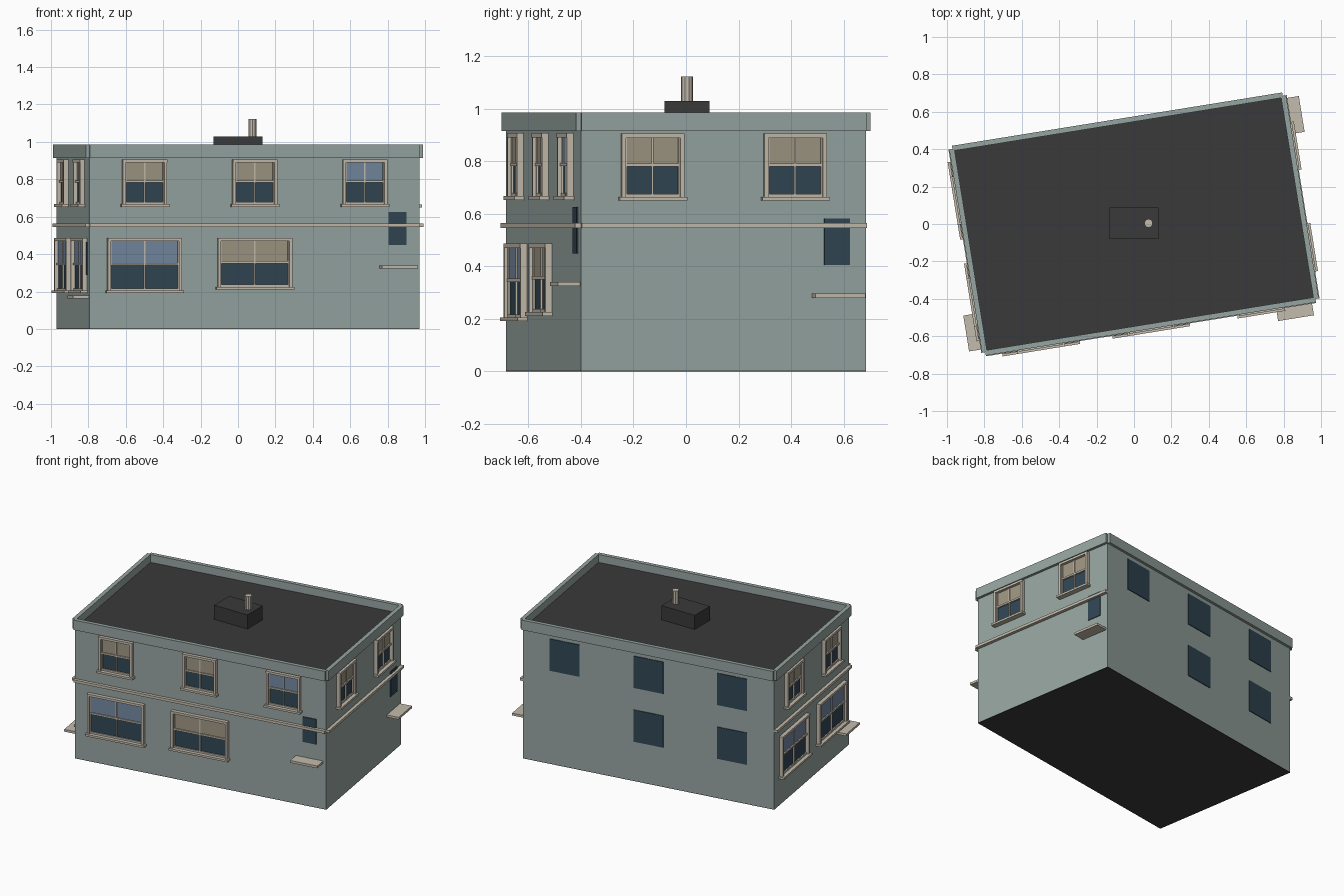
import bpy, bmesh, math
from mathutils import Matrix, Vector

if "Cube" in bpy.data.objects:
    bpy.data.objects.remove(bpy.data.objects["Cube"])

TURN = math.radians(9.17)      # the whole house is turned on its plot
HW, HD, ROOF = 0.894, 0.55, 0.93


def material(name, rgb):
    m = bpy.data.materials.new(name)
    lin = [(c / 255 / 12.92) if c < 11 else ((c / 255 + 0.055) / 1.055) ** 2.4 for c in rgb]
    m.diffuse_color = (*lin, 1)
    m.use_nodes = True
    m.node_tree.nodes["Principled BSDF"].inputs["Base Color"].default_value = m.diffuse_color
    return m


MATS = {
    "wall": material("grey green wall", (150, 165, 161)),
    "roof": material("dark roof", (58, 58, 58)),
    "trim": material("cream trim", (196, 187, 172)),
    "glass": material("dark glass", (48, 70, 84)),
    "tan": material("tan blind", (158, 150, 130)),
    "blue": material("blue blind", (116, 136, 160)),
}
parts = {}


def box(name, mat, size, centre, matrix=Matrix.Identity(4)):
    """Add a box to the named part."""
    bm = parts.setdefault((name, mat), bmesh.new())
    m = matrix @ Matrix.Translation(centre) @ Matrix.Diagonal((*size, 1))
    bmesh.ops.create_cube(bm, size=1, matrix=m)


# each side: angle of its face, distance from centre, half length
SIDES = {"front": (0, HD, HW), "right": (90, HW, HD),
         "back": (180, HD, HW), "left": (-90, HW, HD)}


def on_face(side, name, mat, a0, a1, z0, z1, out, back=0.0):
    """Box on a wall: a is along the wall, out is how far it stands proud."""
    ang, d, _ = SIDES[side]
    box(name, mat, (a1 - a0, out + back, z1 - z0),
        ((a0 + a1) / 2, -d - (out - back) / 2, (z0 + z1) / 2),
        Matrix.Rotation(TURN + math.radians(ang), 4, "Z"))


def window(side, a, w, z0, z1, blind):
    """Sash window with glass, blind, frame, glazing bars and sill."""
    h, t = w / 2, 0.016
    mid = (z0 + z1) / 2 + 0.002
    on_face(side, "window_glass", "glass", a - h + t, a + h - t, z0, z1 - t, 0.004)
    on_face(side, "window_blinds", blind, a - h + t + 0.006, a + h - t - 0.006, mid - 0.005, z1 - t, 0.007)
    for s in (-1, 1):
        e = sorted((a + s * h, a + s * (h - t)))
        on_face(side, "window_frames", "trim", *e, z0, z1, 0.025)
        e = sorted((a + s * (h - t), a + s * (h - t - 0.006)))
        on_face(side, "window_sashes", "trim", *e, z0, z1 - t, 0.012)
    on_face(side, "window_frames", "trim", a - h, a + h, z1 - t, z1, 0.026)
    on_face(side, "window_sashes", "trim", a - h + t, a + h - t, z0, z0 + 0.014, 0.012)
    on_face(side, "window_bars", "trim", a - h + t, a + h - t, mid - 0.006, mid + 0.006, 0.015)
    on_face(side, "window_bars", "trim", a - 0.004, a + 0.004, z0, z1 - t, 0.013)
    on_face(side, "window_sills", "trim", a - h - 0.009, a + h + 0.009, z0 - 0.012, z0 + 0.002, 0.037)


def entrance(side, a, z):
    """Projecting slab with a dark pane above it."""
    on_face(side, "entrance_slabs", "trim", a - 0.097, a + 0.097, z - 0.008, z + 0.008, 0.085)
    on_face(side, "entrance_panes", "glass", a - 0.049, a + 0.049, z + 0.116, z + 0.294, 0.005)


# main walls, with a dark underside
rot = Matrix.Rotation(TURN, 4, "Z")
box("walls", "wall", (2 * HW, 2 * HD, ROOF - 0.006), (0, 0, ROOF / 2), rot)
box("underside", "roof", (2 * HW, 2 * HD, 0.003), (0, 0, 0.0015), rot)
box("roof_deck", "roof", (2 * HW - 0.01, 2 * HD - 0.01, 0.01), (0, 0, ROOF - 0.005), rot)

# parapet on all sides, string course on all but the back
for side, (_, _, half) in SIDES.items():
    on_face(side, "parapet", "wall", -half, half, 0.915, 0.985, 0.018, 0.01)
    if side != "back":
        on_face(side, "string_course", "trim", -half, half, 0.546, 0.564, 0.022)

# front windows
for a, blind in ((-0.596, "tan"), (0, "tan"), (0.596, "blue")):
    window("front", a, 0.24, 0.665, 0.907, blind)
window("front", -0.596, 0.402, 0.203, 0.486, "blue")
window("front", 0, 0.402, 0.223, 0.486, "tan")
# side windows
for a in (-0.275, 0.275):
    window("right", a, 0.242, 0.662, 0.905, "tan")
    window("left", a, 0.242, 0.665, 0.907, "tan")
    window("left", a, 0.402, 0.203, 0.486, "blue")
# plain back panes
for a in (-0.596, 0, 0.596):
    on_face("back", "back_panes", "glass", a - 0.106, a + 0.106, 0.66, 0.885, 0.005)
    if a > -0.5:
        on_face("back", "back_panes", "glass", a - 0.106, a + 0.106, 0.28, 0.505, 0.005)

entrance("front", 0.775, 0.332)
entrance("right", 0.438, 0.288)
entrance("left", 0.435, 0.172)

# roof unit, square to the world axes, and vent pipe
box("roof_unit", "roof", (0.26, 0.17, 0.11), (0, 0.004, 0.975))
bm = parts.setdefault(("vent_pipe", "trim"), bmesh.new())
bmesh.ops.create_cone(bm, cap_ends=True, segments=10, radius1=0.023, radius2=0.023,
                      depth=0.1, matrix=Matrix.Translation((0.078, 0.004, 1.073)))

# turn every part into an object
for (name, mat), bm in parts.items():
    me = bpy.data.meshes.new(name)
    bm.to_mesh(me)
    bm.free()
    me.materials.append(MATS[mat])
    label = name if name != "window_blinds" else mat + "_blinds"
    bpy.context.collection.objects.link(bpy.data.objects.new(label, me))
